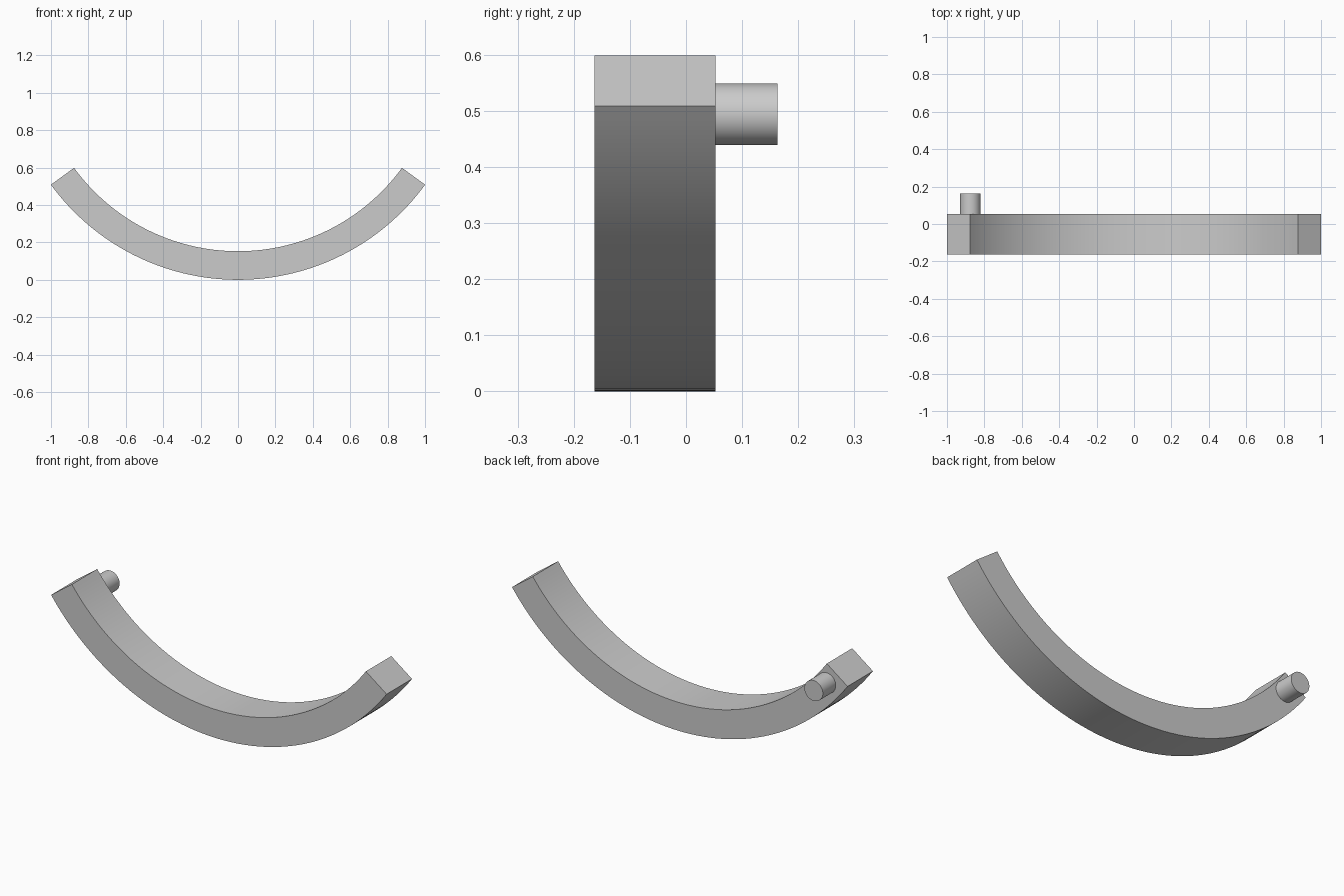
import bpy
import bmesh
from math import sin, cos, radians
from mathutils import Matrix

if "Cube" in bpy.data.objects:
    bpy.data.objects.remove(bpy.data.objects["Cube"])

grey = bpy.data.materials.new("light grey")
grey.use_nodes = True
colour = (0.6, 0.6, 0.6, 1)
grey.diffuse_color = colour
grey.node_tree.nodes["Principled BSDF"].inputs["Base Color"].default_value = colour

OUTER, INNER = 1.238, 1.085
HALF_ANGLE = radians(53.9)
FRONT, BACK, PEG_END = -0.163, 0.053, 0.163
SEGMENTS = 64


def finish(bm, name):
    bmesh.ops.recalc_face_normals(bm, faces=bm.faces)
    mesh = bpy.data.meshes.new(name)
    bm.to_mesh(mesh)
    bm.free()
    mesh.materials.append(grey)
    obj = bpy.data.objects.new(name, mesh)
    bpy.context.collection.objects.link(obj)
    bpy.ops.object.select_all(action="DESELECT")
    obj.select_set(True)
    bpy.context.view_layer.objects.active = obj
    bpy.ops.object.shade_smooth_by_angle(angle=radians(30))
    return obj


# Curved bar: an arc profile extruded from front to back
def arc(radius):
    angles = [HALF_ANGLE * (2 * i / SEGMENTS - 1) for i in range(SEGMENTS + 1)]
    return [(radius * sin(a), FRONT, OUTER - radius * cos(a)) for a in angles]


bm = bmesh.new()
profile = arc(OUTER) + arc(INNER)[::-1]
face = bm.faces.new([bm.verts.new(p) for p in profile])
extruded = bmesh.ops.extrude_face_region(bm, geom=[face], use_keep_orig=True)
moved = [g for g in extruded["geom"] if isinstance(g, bmesh.types.BMVert)]
bmesh.ops.translate(bm, verts=moved, vec=(0, BACK - FRONT, 0))
finish(bm, "curved_bar")

# Round peg on the back, near the right end
bm = bmesh.new()
start = BACK - 0.01
place = Matrix.Translation((-0.875, (start + PEG_END) / 2, 0.494))
bmesh.ops.create_cone(bm, cap_ends=True, segments=48, radius1=0.055, radius2=0.055,
                      depth=PEG_END - start,
                      matrix=place @ Matrix.Rotation(radians(90), 4, "X"))
finish(bm, "peg")
